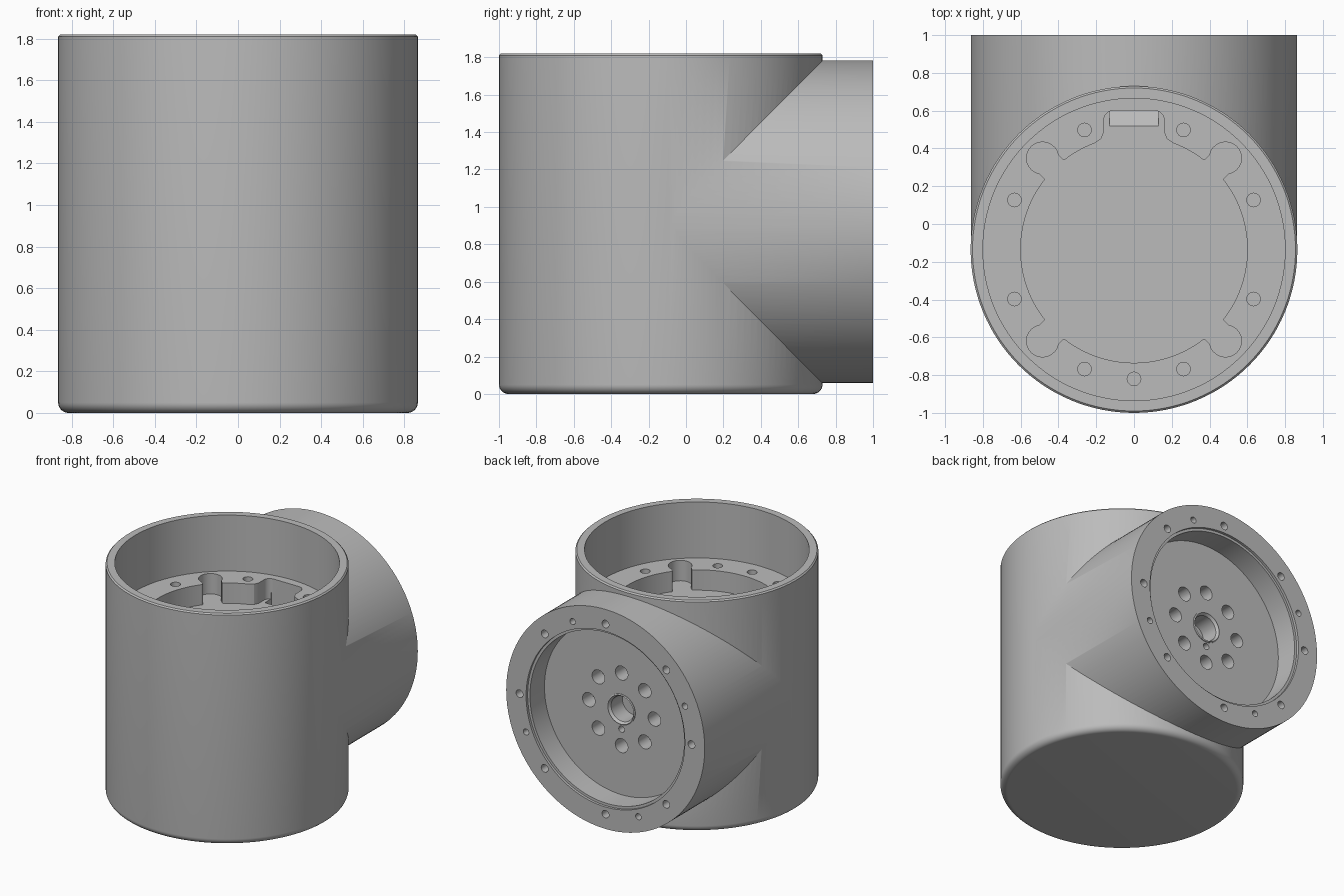
import bpy, bmesh
from math import sin, cos, pi, radians
from mathutils import Matrix, Vector

cube = bpy.data.objects.get("Cube")
if cube:
    bpy.data.objects.remove(cube)

grey = bpy.data.materials.new("satin grey")
grey.use_nodes = True
GREY = (0.5, 0.5, 0.5, 1)
grey.diffuse_color = GREY
grey.node_tree.nodes["Principled BSDF"].inputs["Base Color"].default_value = GREY

CY = -0.135                     # axis of the upright barrel
BZ = 0.92                       # axis height of the rear branch
LEDGE, FLOOR, DISC = 1.38, 1.22, 0.8
UP = Matrix.Translation((0, CY, 0))
# local z becomes world +y, local y stays upright
BACK = Matrix.Translation((0, 0, BZ)) @ Matrix(((-1, 0, 0, 0), (0, 0, 1, 0), (0, 1, 0, 0), (0, 0, 0, 1)))


def finish(name, bm, matrix):
    bmesh.ops.transform(bm, matrix=matrix, verts=bm.verts)
    bmesh.ops.recalc_face_normals(bm, faces=bm.faces)
    mesh = bpy.data.meshes.new(name)
    bm.to_mesh(mesh)
    bm.free()
    mesh.materials.append(grey)
    obj = bpy.data.objects.new(name, mesh)
    bpy.context.collection.objects.link(obj)
    return obj


def lathe(name, profile, matrix, at=(0, 0), sides=128, closed=False):
    """Spin (radius, height) points round local z; open profiles get end caps."""
    bm = bmesh.new()
    rings = [[bm.verts.new((at[0] + r * cos(2 * pi * i / sides), at[1] + r * sin(2 * pi * i / sides), z))
              for i in range(sides)] for r, z in profile]
    pairs = list(zip(rings, rings[1:]))
    if closed:
        pairs.append((rings[-1], rings[0]))
    else:
        bm.faces.new(rings[0])
        bm.faces.new(rings[-1])
    for a, b in pairs:
        for i in range(sides):
            j = (i + 1) % sides
            bm.faces.new((a[i], a[j], b[j], b[i]))
    return finish(name, bm, matrix)


def prism(name, outline, low, high, matrix):
    bm = bmesh.new()
    face = bm.faces.new([bm.verts.new((x, y, low)) for x, y in outline])
    extruded = bmesh.ops.extrude_face_region(bm, geom=[face])["geom"]
    moved = [v for v in extruded if isinstance(v, bmesh.types.BMVert)]
    bmesh.ops.translate(bm, vec=(0, 0, high - low), verts=moved)
    return finish(name, bm, matrix)


def arc(cx, cy, r, start, end, steps=8):
    return [(cx + r * cos(radians(start + (end - start) * i / steps)),
             cy + r * sin(radians(start + (end - start) * i / steps))) for i in range(steps + 1)]


def combine(body, tool, operation):
    mod = body.modifiers.new("combine", 'BOOLEAN')
    mod.operation, mod.solver, mod.object = operation, 'EXACT', tool
    bpy.context.view_layer.objects.active = body
    bpy.ops.object.modifier_apply(modifier=mod.name)
    bpy.data.objects.remove(tool)


def hole(body, radius, low, high, matrix, at=(0, 0), sides=24):
    combine(body, lathe("hole", [(radius, low), (radius, high)], matrix, at, sides), 'DIFFERENCE')


# Upright barrel with rounded foot and chamfered rim
foot = [(0.815 + x, 0.05 + z) for x, z in arc(0, 0, 0.05, -90, 0)]
housing = lathe("housing", foot + [(0.865, 1.81), (0.855, 1.82)], UP)

# Rear branch
combine(housing, lathe("branch", [(0.8625, CY), (0.8625, 1)], BACK), 'UNION')

# Open cup, ledge and sunken floor
hole(housing, 0.8, LEDGE, 2, UP, sides=128)
hole(housing, 0.6, FLOOR, 1.5, UP, sides=128)

# Four rounded slots in the ledge, each flaring into the bore
for k in range(4):
    turn = UP @ Matrix.Rotation(radians(45 + 90 * k), 4, 'Z')
    outline = arc(0.685, 0, 0.085, -125, 125, 16) + [(0.6, 0.07), (0.57, 0.11), (0.5, 0.11),
                                                  (0.5, -0.11), (0.57, -0.11), (0.6, -0.07)]
    combine(housing, prism("slot", outline, FLOOR, 1.5, turn), 'DIFFERENCE')

# Cable notch at the back with a floor that slopes down and backwards
corners = arc(0.11, 0.685, 0.05, 0, 90) + arc(-0.11, 0.685, 0.05, 90, 180)
notch = [(0.22, 0.5), (0.22, 0.555), (0.175, 0.585), (0.16, 0.62)] + corners + \
        [(-0.16, 0.62), (-0.175, 0.585), (-0.22, 0.555), (-0.22, 0.5)]
combine(housing, prism("notch", notch, FLOOR, 1.5, UP), 'DIFFERENCE')
sideways = Matrix(((0, 0, 1, 0), (1, 0, 0, 0), (0, 1, 0, 0), (0, 0, 0, 1)))
ramp = [(0.52, FLOOR), (0.6, FLOOR - 0.06), (0.6, FLOOR + 0.05), (0.52, FLOOR + 0.05)]
combine(housing, prism("ramp", ramp, -0.13, 0.13, sideways), 'DIFFERENCE')

# Screw holes round the ledge
for angle in (-157.5, -112.5, -90, -67.5, -22.5, 22.5, 67.5, 112.5, 157.5):
    a = radians(angle)
    hole(housing, 0.036, LEDGE - 0.12, 1.5, UP, (0.685 * cos(a), 0.685 * sin(a)))

# Recess in the branch end
combine(housing, lathe("recess", [(0.67, DISC), (0.67, 0.98), (0.69, 0.98), (0.69, 1.1)], BACK), 'DIFFERENCE')

# Flange screw holes: eight large, four small dowel holes between
for k in range(8):
    a = radians(45 * k)
    hole(housing, 0.03, 0.9, 1.1, BACK, (0.747 * cos(a), 0.747 * sin(a)))
    hole(housing, 0.055, DISC - 0.12, 0.9, BACK, (0.285 * cos(a), 0.285 * sin(a)))
for k in range(4):
    a = radians(22.5 + 90 * k)
    hole(housing, 0.024, 0.9, 1.1, BACK, (-0.747 * sin(a), 0.747 * cos(a)))

# Centre bore and locating pin hole
hole(housing, 0.12, DISC - 0.15, 0.9, BACK, sides=48)
hole(housing, 0.025, DISC - 0.06, 0.9, BACK, (0, -0.155))

# Bushing lining the centre bore
bushing = lathe("centre_bushing", [(0.12, DISC - 0.15), (0.12, DISC + 0.005), (0.112, DISC + 0.01),
                                   (0.098, DISC - 0.01), (0.098, DISC - 0.15)], BACK, sides=48, closed=True)

# Smooth curved walls, crisp edges
for obj in (housing, bushing):
    bpy.ops.object.select_all(action='DESELECT')
    obj.select_set(True)
    bpy.context.view_layer.objects.active = obj
    bpy.ops.object.shade_smooth_by_angle(angle=radians(30))
